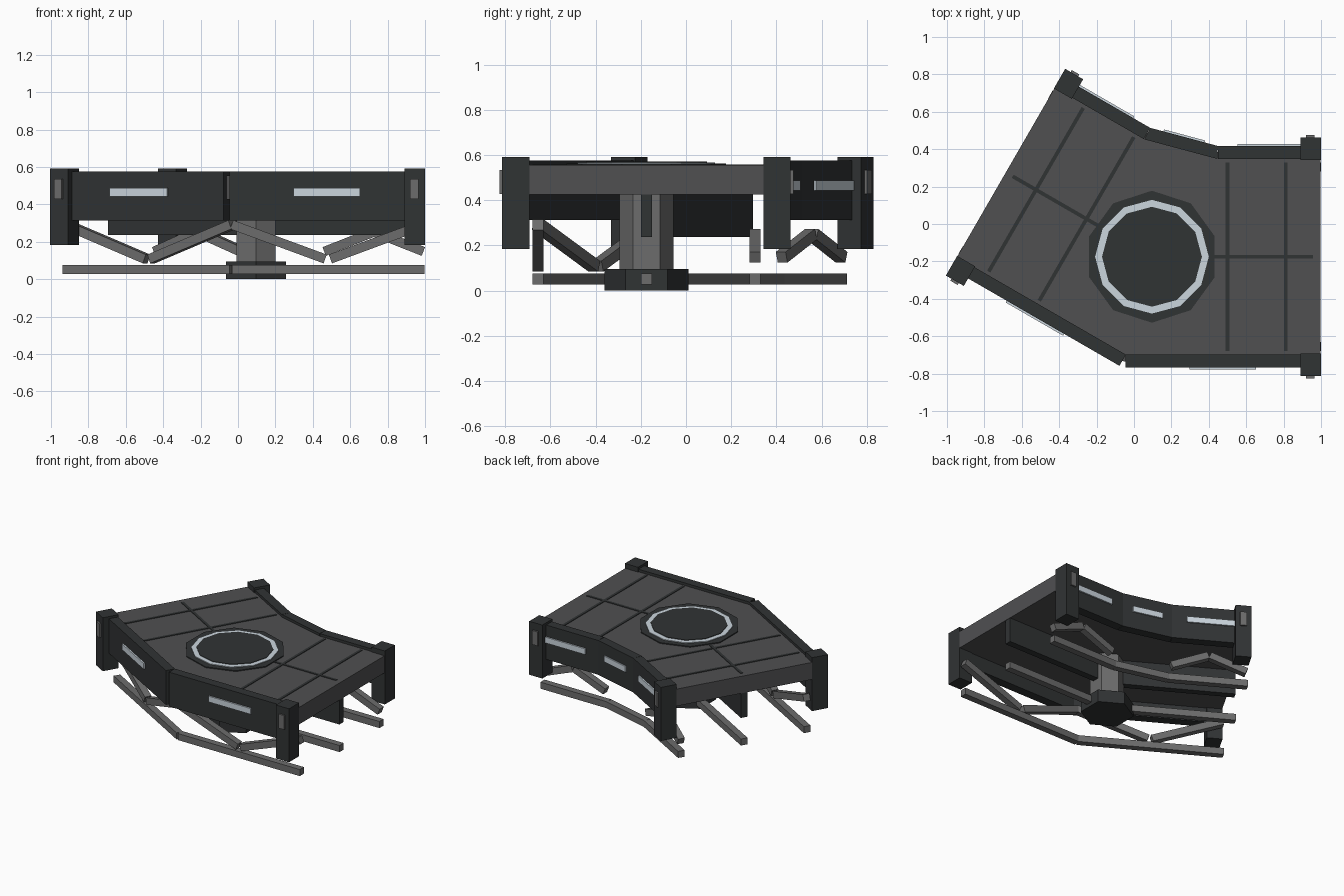
import bpy, bmesh, math
from mathutils import Matrix, Vector

if "Cube" in bpy.data.objects:
    bpy.data.objects.remove(bpy.data.objects["Cube"])

HUB = (0.096, -0.175)
C, S = math.cos(math.radians(150)), math.sin(math.radians(150))
# Frame of each arm: s runs outward along the arm, t towards the inner (back) side
HUB_M = Matrix.Translation((HUB[0], HUB[1], 0))
ARMS = {"right": HUB_M,
        "left": HUB_M @ Matrix(((C, S, 0, 0), (S, -C, 0, 0), (0, 0, 1, 0), (0, 0, 0, 1)))}
BEND = HUB_M @ Matrix.Rotation(math.radians(-15), 4, 'Z')   # y points along the bisector


def material(name, r, g, b):
    m = bpy.data.materials.new(name)
    m.diffuse_color = (r, g, b, 1)
    m.use_nodes = True
    m.node_tree.nodes["Principled BSDF"].inputs["Base Color"].default_value = m.diffuse_color
    return m


DECK = material("deck_grey", 0.08, 0.08, 0.083)
DARK = material("dark_grey", 0.03, 0.033, 0.034)
STEEL = material("steel", 0.15, 0.15, 0.15)
LIGHT = material("light", 0.6, 0.67, 0.73)


def finish(bm, name, mat, matrix):
    bmesh.ops.transform(bm, matrix=matrix, verts=bm.verts)
    bmesh.ops.recalc_face_normals(bm, faces=bm.faces)
    me = bpy.data.meshes.new(name)
    bm.to_mesh(me)
    bm.free()
    me.materials.append(mat)
    ob = bpy.data.objects.new(name, me)
    bpy.context.collection.objects.link(ob)
    return ob


def box(name, mat, matrix, s, t, z):
    """Box from (min, max) ranges in the given frame."""
    bm = bmesh.new()
    bmesh.ops.create_cube(bm, size=1)
    for v in bm.verts:
        v.co = [(r[0] + r[1]) / 2 + c * (r[1] - r[0]) for r, c in zip((s, t, z), v.co)]
    return finish(bm, name, mat, matrix)


def prism(name, mat, pts, z):
    """Vertical extrusion of a world-space outline."""
    bm = bmesh.new()
    f = bm.faces.new([bm.verts.new((p[0], p[1], z[0])) for p in pts])
    up = bmesh.ops.extrude_face_region(bm, geom=[f])
    top = [g for g in up["geom"] if isinstance(g, bmesh.types.BMVert)]
    bmesh.ops.translate(bm, verts=top, vec=(0, 0, z[1] - z[0]))
    if f.is_valid and len(bm.faces) == len(pts) + 1:
        bm.faces.new([v for v in f.verts])
    return finish(bm, name, mat, Matrix())


def bar(name, mat, matrix, a, b, w=0.05):
    """Square bar between two points of a frame."""
    a, b = Vector(a), Vector(b)
    d = b - a
    side = Vector((0, 0, 1)).cross(d).normalized()
    up = d.normalized().cross(side)
    bm = bmesh.new()
    bmesh.ops.create_cube(bm, size=1)
    for v in bm.verts:
        v.co = (a + b) / 2 + d * v.co.x + side * w * v.co.y + up * w * v.co.z
    return finish(bm, name, mat, matrix)


def disc(name, mat, sides, r, z):
    pts = [(HUB[0] + r * math.sin(2 * math.pi * i / sides),
            HUB[1] + r * math.cos(2 * math.pi * i / sides)) for i in range(sides)]
    return prism(name, mat, pts, z)


def at(arm, s, t):
    return (ARMS[arm] @ Vector((s, t, 0))).to_2d()


END, JOIN = 0.902, 0.353
T15 = math.tan(math.radians(15))

# Deck slab, bent by 30 degrees
prism("deck", DECK, [at("right", END, -0.56), at("right", END, 0.56), at("right", JOIN, 0.56),
                     at("left", JOIN, 0.56), at("left", END, 0.56), at("left", END, -0.56),
                     at("right", -0.56 * T15, -0.56)], (0.425, 0.555))

# Inner-bend side panel with its light
prism("middle_side_panel", DARK, [at("right", JOIN, 0.592), at("left", JOIN, 0.592),
                                  at("left", JOIN - 0.004, 0.523),
                                  at("right", JOIN - 0.004, 0.523)], (0.313, 0.575))
box("middle_side_light", LIGHT, BEND, (-0.114, 0.114), (0.65, 0.674), (0.443, 0.487))

for arm, M in ARMS.items():
    # Side panels and their light strips
    box(arm + "_outer_side_panel", DARK, M, (-0.141, END), (-0.592, -0.523), (0.313, 0.575))
    box(arm + "_inner_side_panel", DARK, M, (JOIN, END), (0.523, 0.592), (0.313, 0.575))
    box(arm + "_outer_light", LIGHT, M, (0.2, 0.555), (-0.603, -0.58), (0.443, 0.487))
    box(arm + "_inner_light", LIGHT, M, (0.457, 0.805), (0.58, 0.603), (0.443, 0.487))

    # Corner posts with marker plates
    for side, k in (("outer", -1), ("inner", 1)):
        box(f"{arm}_{side}_post", DARK, M, (0.793, END + 0.002),
            sorted((k * 0.517, k * 0.638)), (0.184, 0.592))
        box(f"{arm}_{side}_post_marker", STEEL, M, (0.824, 0.87),
            sorted((k * 0.62, k * 0.65)), (0.428, 0.535))

    # Panel seams on the deck
    for i, s in enumerate((0.404, 0.716)):
        box(f"{arm}_cross_seam_{i + 1}", DARK, M, (s - 0.01, s + 0.01), (-0.505, 0.505), (0.54, 0.559))
    box(arm + "_centre_seam", DARK, M, (0.3, 0.86), (-0.01, 0.01), (0.54, 0.559))

    # Spine beam under the deck
    box(arm + "_spine_beam", DARK, M, (0, END - 0.002), (-0.025, 0.025), (0.237, 0.43))

    # Floor rails
    for side, s, t in (("outer", -0.48 * T15, -0.48), ("centre", 0, 0), ("inner", 0.342, 0.48)):
        bar(f"{arm}_{side}_rail", STEEL, M, (s, t, 0.052), (END, t, 0.052))

    # Diagonal braces: V on the outer side, inverted V on the inner side
    bar(arm + "_outer_brace_1", STEEL, M, (-0.13, -0.48, 0.292), (0.37, -0.48, 0.108))
    bar(arm + "_outer_brace_2", STEEL, M, (0.398, -0.48, 0.108), (0.895, -0.48, 0.292))
    bar(arm + "_inner_brace_1", STEEL, M, (0.365, 0.48, 0.148), (0.625, 0.48, 0.25))
    bar(arm + "_inner_brace_2", STEEL, M, (0.637, 0.48, 0.25), (0.895, 0.48, 0.148))

# Rail piece across the inner bend
a, b = at("right", 0.342, 0.48), at("left", 0.342, 0.48)
bar("middle_inner_rail", STEEL, Matrix(), (*a, 0.052), (*b, 0.052))

# Central column on a hexagonal foot
disc("column_foot", DARK, 6, 0.186, (0, 0.095))
disc("column", STEEL, 6, 0.12, (0.09, 0.43))

# Round pad with light ring on the deck
disc("pad", DARK, 10, 0.353, (0.54, 0.562))
disc("pad_light_ring", LIGHT, 12, 0.304, (0.55, 0.567))
disc("pad_centre", DARK, 12, 0.267, (0.55, 0.571))
